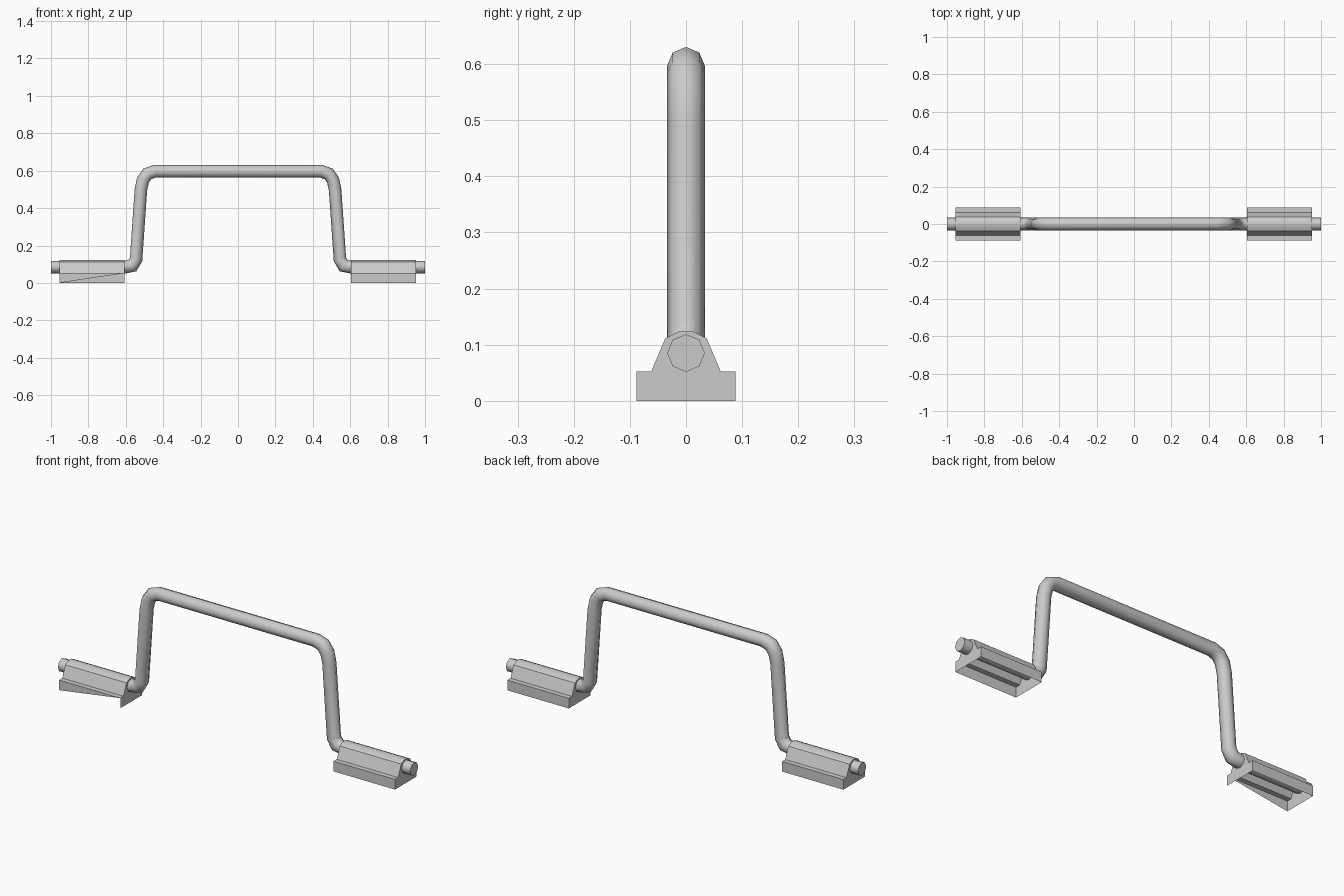
import bpy, bmesh, math
from mathutils import Vector

if "Cube" in bpy.data.objects:
    bpy.data.objects.remove(bpy.data.objects["Cube"])


def finish(name, bm, angle):
    bmesh.ops.recalc_face_normals(bm, faces=bm.faces)
    mesh = bpy.data.meshes.new(name)
    bm.to_mesh(mesh)
    bm.free()
    ob = bpy.data.objects.new(name, mesh)
    bpy.context.collection.objects.link(ob)
    bpy.context.view_layer.objects.active = ob
    ob.select_set(True)
    bpy.ops.object.shade_smooth_by_angle(angle=math.radians(angle))
    ob.select_set(False)
    return ob


def tube(name, path, radius, sides=8):
    """Sweep a polygon along an xz path with mitred joints."""
    bm = bmesh.new()
    pts = [Vector((x, 0, z)) for x, z in path]
    rings = []
    for i, p in enumerate(pts):
        a = (p - pts[i - 1]).normalized() if i else None
        b = (pts[i + 1] - p).normalized() if i < len(pts) - 1 else None
        a, b = a or b, b or a
        t = (a + b).normalized()
        n = Vector((-t.z, 0, t.x)) / t.dot(a)
        rings.append([bm.verts.new(p + radius * (n * math.cos(k * math.tau / sides)
                      + Vector((0, math.sin(k * math.tau / sides), 0)))) for k in range(sides)])
    for r, s in zip(rings, rings[1:]):
        for k in range(sides):
            j = (k + 1) % sides
            bm.faces.new((r[k], r[j], s[j], s[k]))
    bm.faces.new(rings[0])
    bm.faces.new(rings[-1])
    return finish(name, bm, 50)


def clamp(name, x0, x1, torn=False):
    """Open-bottomed bracket shell; the torn one lacks half its front wall."""
    half = [(-0.088, 0), (-0.088, 0.052), (-0.062, 0.052), (-0.037, 0.111), (-0.013, 0.123)]
    prof = half + [(-y, z) for y, z in reversed(half)]
    bm = bmesh.new()
    a, b = [[bm.verts.new((x, y, z)) for y, z in prof] for x in (x0, x1)]
    for i in range(len(prof) - 1):
        if torn and i == 0:
            bm.faces.new((a[0], a[1], b[1]))
        else:
            bm.faces.new((a[i], a[i + 1], b[i + 1], b[i]))
    bm.faces.new(a)
    bm.faces.new(b)
    return finish(name, bm, 35)


# Bent carrying bar
left = [(-1, 0.085), (-0.60, 0.085), (-0.565, 0.092), (-0.545, 0.125),
        (-0.519, 0.50), (-0.508, 0.55), (-0.485, 0.583), (-0.445, 0.597)]
tube("handle_bar", left + [(-x, z) for x, z in reversed(left)], 0.0335)

# Mounting brackets
clamp("left_bracket", -0.955, -0.607, torn=True)
clamp("right_bracket", 0.604, 0.953)
